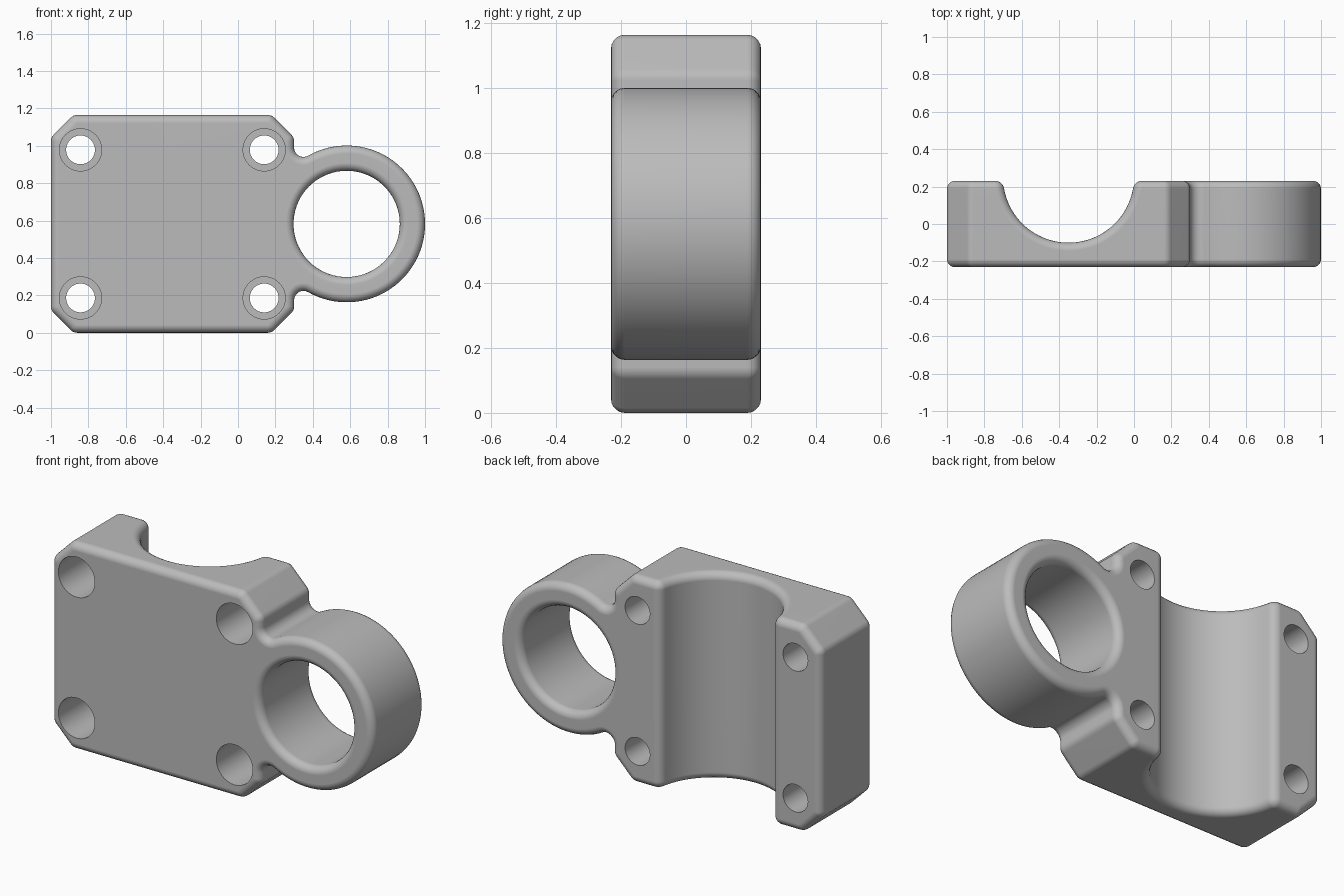
import bpy, bmesh
from math import radians, degrees, cos, sin, atan2, sqrt

HEIGHT, HALF = 1.164, 0.231        # plate height, half thickness
MID = HEIGHT / 2
ROUND = 0.043                      # edge rounding
SOFT = 0.05                        # radius of small corner fillets
RING_X, RING_R, BORE_R = 0.581, 0.419, 0.284
GROOVE_X, GROOVE_Y, GROOVE_R = -0.35, 0.25, 0.35
CHAMFER = 0.12
RIGHT = 0.3

cube = bpy.data.objects.get("Cube")
if cube:
    bpy.data.objects.remove(cube, do_unlink=True)


def arc(cx, cy, r, a0, a1, n):
    """Points along a circular arc, angles in degrees."""
    angles = [radians(a0 + (a1 - a0) * i / n) for i in range(n + 1)]
    return [(cx + r * cos(a), cy + r * sin(a)) for a in angles]


def soft_corner(x, y, a):
    """Rounded 45 degree corner whose first side faces angle a."""
    mid, d = radians(a + 22.5), SOFT / cos(radians(22.5))
    return arc(x - d * cos(mid), y - d * sin(mid), SOFT, a, a + 45, 4)


def prism(name, points, lo, hi, along_y=True):
    """Extrude a closed profile along y (x-z profile) or z (x-y profile)."""
    clean = [p for i, p in enumerate(points)
             if abs(p[0] - points[i - 1][0]) + abs(p[1] - points[i - 1][1]) > 1e-5]
    bm = bmesh.new()
    verts = [bm.verts.new((u, lo, w) if along_y else (u, w, lo)) for u, w in clean]
    face = bm.faces.new(verts)
    moved = bmesh.ops.extrude_face_region(bm, geom=[face])["geom"]
    shift = (0, hi - lo, 0) if along_y else (0, 0, hi - lo)
    bmesh.ops.translate(bm, vec=shift,
                        verts=[g for g in moved if isinstance(g, bmesh.types.BMVert)])
    bmesh.ops.recalc_face_normals(bm, faces=bm.faces)
    mesh = bpy.data.meshes.new(name)
    bm.to_mesh(mesh)
    bm.free()
    obj = bpy.data.objects.new(name, mesh)
    bpy.context.collection.objects.link(obj)
    return obj


def apply(obj, mod):
    bpy.ops.object.select_all(action='DESELECT')
    bpy.context.view_layer.objects.active = obj
    obj.select_set(True)
    bpy.ops.object.modifier_apply(modifier=mod.name)


def cut(obj, cutter):
    cutter.hide_render = True
    mod = obj.modifiers.new("cut", 'BOOLEAN')
    mod.operation = 'DIFFERENCE'
    mod.solver = 'EXACT'
    mod.object = cutter
    apply(obj, mod)
    bpy.data.objects.remove(cutter, do_unlink=True)


# Outline: chamfered plate flowing through two neck fillets into the ring
neck_x = RIGHT + SOFT
neck_dx = RING_X - neck_x
neck_dz = sqrt((RING_R + SOFT) ** 2 - neck_dx ** 2)
turn = degrees(atan2(neck_dz, neck_dx))
left_in, right_in, top_in = -1 + CHAMFER, RIGHT - CHAMFER, HEIGHT - CHAMFER
outline = (soft_corner(left_in, 0, 225)
           + soft_corner(right_in, 0, 270)
           + soft_corner(RIGHT, CHAMFER, 315)
           + arc(neck_x, MID - neck_dz, SOFT, 180, turn, 10)
           + arc(RING_X, MID, RING_R, turn - 180, 180 - turn, 60)
           + arc(neck_x, MID + neck_dz, SOFT, -turn, -180, 10)
           + soft_corner(RIGHT, top_in, 0)
           + soft_corner(right_in, HEIGHT, 45)
           + soft_corner(left_in, HEIGHT, 90)
           + soft_corner(-1, top_in, 135)
           + soft_corner(-1, CHAMFER, 180))
bracket = prism("clamp_bracket", outline, -HALF, HALF)

# Ring bore
cut(bracket, prism("ring_bore", arc(RING_X, MID, BORE_R, 0, 360, 72), -1, 1))

# Upright half-round groove in the back, with rounded lips
lip_y = HALF - SOFT
rise = GROOVE_Y - lip_y
lip_dx = sqrt((GROOVE_R + SOFT) ** 2 - rise ** 2)
tilt = degrees(atan2(rise, lip_dx))
groove = ([(GROOVE_X + lip_dx, 0.6)]
          + arc(GROOVE_X + lip_dx, lip_y, SOFT, 90, 180 - tilt, 8)
          + arc(GROOVE_X, GROOVE_Y, GROOVE_R, -tilt, tilt - 180, 40)
          + arc(GROOVE_X - lip_dx, lip_y, SOFT, tilt, 90, 8)
          + [(GROOVE_X - lip_dx, 0.6)])
cut(bracket, prism("groove", groove, -0.2, HEIGHT + 0.2, along_y=False))

# Round all the rims
bevel = bracket.modifiers.new("round", 'BEVEL')
bevel.width = ROUND
bevel.segments = 5
bevel.limit_method = 'ANGLE'
bevel.angle_limit = radians(55)
bevel.use_clamp_overlap = False
apply(bracket, bevel)

# Four screw holes, each with a wide bore from the front
for x in (-0.842, 0.14):
    for z in (MID - 0.396, MID + 0.396):
        cut(bracket, prism("screw_hole", arc(x, z, 0.077, 0, 360, 40), -1, 1))
        cut(bracket, prism("screw_recess", arc(x, z, 0.113, 0, 360, 40), -1, 0.06))

# Colour and shading
grey = bpy.data.materials.new("plain_grey")
grey.use_nodes = True
colour = (0.5, 0.5, 0.5, 1)
grey.diffuse_color = colour
grey.node_tree.nodes["Principled BSDF"].inputs["Base Color"].default_value = colour
bracket.data.materials.clear()
bracket.data.materials.append(grey)
for poly in bracket.data.polygons:
    poly.material_index = 0
bpy.ops.object.shade_smooth_by_angle(angle=radians(35))
normals = bracket.modifiers.new("flat_faces", 'WEIGHTED_NORMAL')
normals.keep_sharp = True
